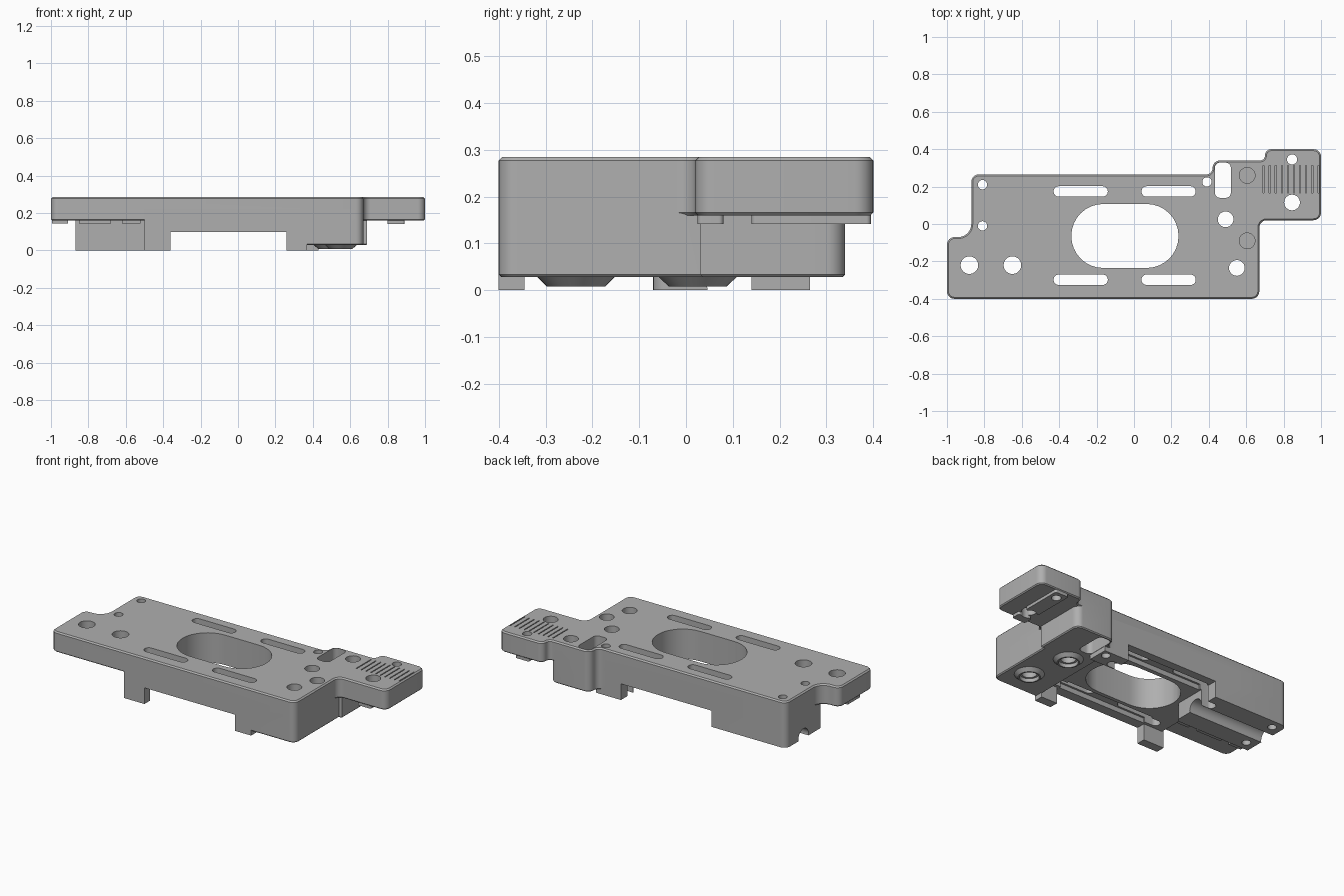
import bpy, bmesh, math
from mathutils import Vector

old = bpy.data.objects.get("Cube")
if old:
    bpy.data.objects.remove(old, do_unlink=True)

grey = bpy.data.materials.new("machined_grey")
grey.use_nodes = True
COLOUR = (0.43, 0.43, 0.43, 1)
grey.diffuse_color = COLOUR
grey.node_tree.nodes["Principled BSDF"].inputs["Base Color"].default_value = COLOUR


def add_object(name, bm):
    mesh = bpy.data.meshes.new(name)
    bmesh.ops.recalc_face_normals(bm, faces=bm.faces)
    bm.to_mesh(mesh)
    bm.free()
    mesh.materials.append(grey)
    obj = bpy.data.objects.new(name, mesh)
    bpy.context.collection.objects.link(obj)
    return obj


def prism(name, corners, z0, z1, chamfer_top=0, chamfer_bottom=0):
    """Extrude a right-angled outline of (x, y, corner radius)."""
    pts = []
    for i, (x, y, r) in enumerate(corners):
        p = Vector((x, y))
        u = (Vector(corners[i - 1][:2]) - p).normalized()
        v = (Vector(corners[(i + 1) % len(corners)][:2]) - p).normalized()
        if r == 0:
            pts.append(p)
            continue
        c = p + (u + v) * r
        for k in range(9):
            t = math.pi / 2 * k / 8
            q = c - v * r * math.cos(t) - u * r * math.sin(t)
            if not pts or (q - pts[-1]).length > 1e-5:
                pts.append(q)
    if (pts[0] - pts[-1]).length < 1e-5:
        pts.pop()
    bm = bmesh.new()
    low = [bm.verts.new((p.x, p.y, z0)) for p in pts]
    high = [bm.verts.new((p.x, p.y, z1)) for p in pts]
    bottom, top = bm.faces.new(low), bm.faces.new(high)
    for i in range(len(pts)):
        bm.faces.new((low[i - 1], low[i], high[i], high[i - 1]))
    bmesh.ops.recalc_face_normals(bm, faces=bm.faces)
    for face, size in ((top, chamfer_top), (bottom, chamfer_bottom)):
        if size:
            bmesh.ops.bevel(bm, geom=list(face.edges), offset=size,
                            segments=1, affect='EDGES')
    return add_object(name, bm)


def block(name, x0, x1, y0, y1, z0, z1, r=0, chamfer_bottom=0):
    return prism(name, [(x0, y0, r), (x1, y0, r), (x1, y1, r), (x0, y1, r)],
                 z0, z1, 0, chamfer_bottom)


def round_bar(name, x, y, r0, r1, z0, z1):
    bm = bmesh.new()
    bmesh.ops.create_cone(bm, cap_ends=True, segments=32, radius1=r0, radius2=r1,
                          depth=z1 - z0)
    bmesh.ops.translate(bm, vec=(x, y, (z0 + z1) / 2), verts=bm.verts)
    return add_object(name, bm)


TOP, UNDER = 0.285, 0.16

# Main plate with stepped, rounded outline
plate = prism("mounting_plate", [
    (-1, -.4, .04), (.67, -.4, .04), (.67, .02, .04), (1, .02, .04),
    (1, .4, .04), (.7, .4, .034), (.7, .34, .025), (.42, .34, .04),
    (.42, .265, .034), (-.87, .265, .04), (-.87, -.07, .07), (-1, -.07, .04)],
    UNDER, TOP, .008, .006)

# Lower bodies, legs, pads and bosses joined to the plate
adds = [
    block("middle_body", -.49, .45, -.4, .265, .1, .22),
    prism("end_body", [(.36, -.4, 0), (.67, -.4, .04), (.67, .03, 0), (.69, .03, 0),
                       (.69, .34, .04), (.42, .34, .04), (.42, .265, .034),
                       (.36, .265, 0)], .028, .22, 0, .006),
    prism("back_foot", [(-.87, -.07, 0), (-.36, -.07, .03), (-.36, .265, 0),
                        (-.87, .265, .04)], 0, .22),
    block("front_leg_1", -.5, -.36, -.4, -.345, 0, .22),
    block("front_leg_2", .26, .37, -.4, -.345, 0, .22),
    block("back_leg", .26, .43, .14, .265, 0, .2),
    block("tab_pad_front", .8, .89, .025, .08, .142, .2, .01),
    block("tab_pad_back", .8, .89, .14, .395, .142, .2, .01),
]
for i, (x0, x1) in enumerate(((-.995, -.91), (-.85, -.68), (-.62, -.52))):
    adds.append(block(f"foot_pad_{i}", x0, x1, -.28, -.16, .145, .2))
for x, y in ((.49, .025), (.55, -.235)):
    adds.append(round_bar("screw_boss", x, y, .062, .085, .008, .03))
    adds.append(round_bar("boss_core", x, y, .085, .085, .03, .1))

# Through holes, blind holes, slots and grooves
cuts = []
HOLES = [(-.88, -.22, .047), (-.65, -.22, .047), (-.81, .21, .025), (-.81, -.01, .025),
         (.39, .225, .025), (.49, .025, .042), (.55, -.235, .042), (.845, .345, .027),
         (.845, .115, .042)]
for x, y, r in HOLES:
    cuts.append(round_bar("hole", x, y, r, r, -.1, .4))
for y in (.26, -.09):
    cuts.append(round_bar("blind_hole", .605, y, .042, .042, .22, .4))
for x, y in ((.49, .025), (.55, -.235)):
    cuts.append(round_bar("counterbore", x, y, .054, .054, -.05, .03))
for y in (-.298, .174):
    for x in (-.43, .04):
        cuts.append(block("slot", x, x + .29, y - .028, y + .028, -.1, .4, .0279))
    cuts.append(block("underside_channel", -.35, .25, y - .04, y + .04, .05, .13))
cuts.append(block("oval_opening", -.335, .238, -.235, .107, -.1, .4, .17))
cuts.append(block("pocket", .432, .518, .14, .328, -.1, .4, .028))
for i in range(10):
    x = .69 + i * .0325
    cuts.append(block("grip_groove", x, x + .006, .167, .313, TOP - .012, .4))

# Arched channel running along the underside of the back foot
arch = round_bar("arch_channel", 0, 0, .05, .05, -.3, .3)
arch.rotation_euler = (0, math.pi / 2, 0)
arch.location = (-.62, .095, .01)
cuts.append(arch)


def combine(target, parts, operation):
    for part in parts:
        part.hide_render = True
        mod = target.modifiers.new(part.name, 'BOOLEAN')
        mod.operation = operation
        mod.solver = 'EXACT'
        mod.object = part


combine(plate, adds, 'UNION')
combine(plate, cuts, 'DIFFERENCE')

# Bake the result and discard the helper solids
bpy.context.view_layer.update()
graph = bpy.context.evaluated_depsgraph_get()
baked = bpy.data.meshes.new_from_object(plate.evaluated_get(graph))
plate.modifiers.clear()
plate.data = baked
for part in adds + cuts:
    bpy.data.objects.remove(part, do_unlink=True)
baked.materials.clear()
baked.materials.append(grey)
for poly in baked.polygons:
    poly.material_index = 0

for obj in bpy.context.selected_objects:
    obj.select_set(False)
plate.select_set(True)
bpy.context.view_layer.objects.active = plate
bpy.ops.object.shade_smooth_by_angle(angle=math.radians(30))
